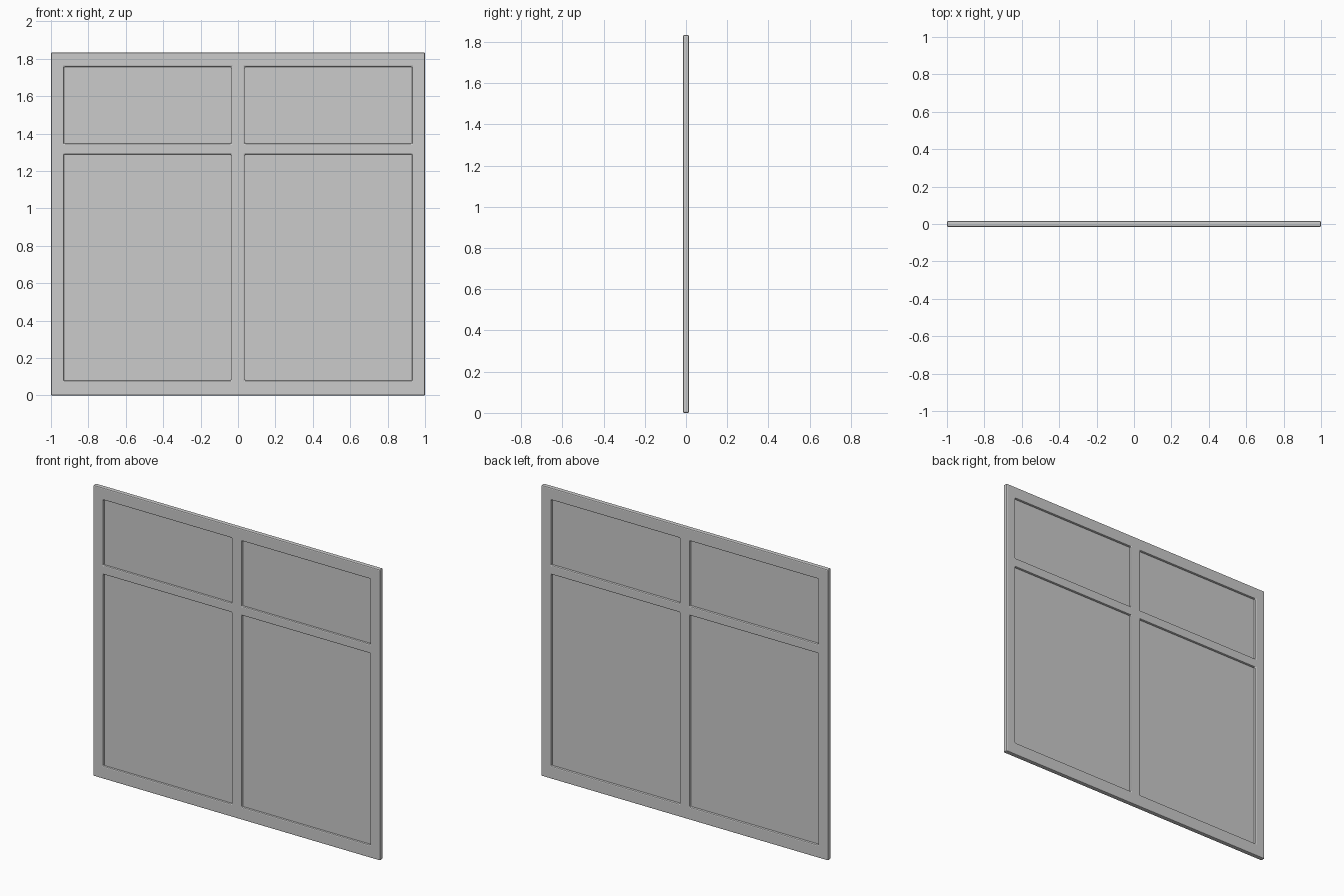
import bpy, bmesh

if "Cube" in bpy.data.objects:
    bpy.data.objects.remove(bpy.data.objects["Cube"])

THICK = 0.03
XS = [-1.0, -0.93, -0.036, 0.036, 0.93, 1.0]
ZS = [0.0, 0.08, 1.288, 1.346, 1.757, 1.833]


# Window frame: flat grid with four openings, thickened and edge-rounded
def make_frame():
    bm = bmesh.new()
    v = [[bm.verts.new((x, -THICK / 2, z)) for z in ZS] for x in XS]
    for i in range(5):
        for j in range(5):
            if i in (1, 3) and j in (1, 3):
                continue
            bm.faces.new((v[i][j], v[i + 1][j], v[i + 1][j + 1], v[i][j + 1]))
    ext = bmesh.ops.extrude_face_region(bm, geom=bm.faces[:], use_keep_orig=True)
    moved = [g for g in ext["geom"] if isinstance(g, bmesh.types.BMVert)]
    bmesh.ops.translate(bm, verts=moved, vec=(0, THICK, 0))
    bmesh.ops.recalc_face_normals(bm, faces=bm.faces[:])
    mesh = bpy.data.meshes.new("window_frame")
    bm.to_mesh(mesh)
    bm.free()
    obj = bpy.data.objects.new("window_frame", mesh)
    bpy.context.collection.objects.link(obj)
    bev = obj.modifiers.new("rounded_edges", "BEVEL")
    bev.width = 0.006
    bev.segments = 2
    bev.limit_method = "ANGLE"
    return obj


# Thin glass pane filling one opening, tucked slightly into the frame
def make_pane(name, x0, x1, z0, z1):
    t = 0.004
    lap = 0.004
    bpy.ops.mesh.primitive_cube_add(
        size=1, location=((x0 + x1) / 2, -0.001, (z0 + z1) / 2))
    obj = bpy.context.object
    obj.name = name
    obj.scale = (x1 - x0 + 2 * lap, t, z1 - z0 + 2 * lap)
    bpy.ops.object.transform_apply(location=False, rotation=False, scale=True)


make_frame()
for side, i in (("left", 1), ("right", 3)):
    for level, j in (("lower", 1), ("upper", 3)):
        make_pane(f"{level}_{side}_pane", XS[i], XS[i + 1], ZS[j], ZS[j + 1])
